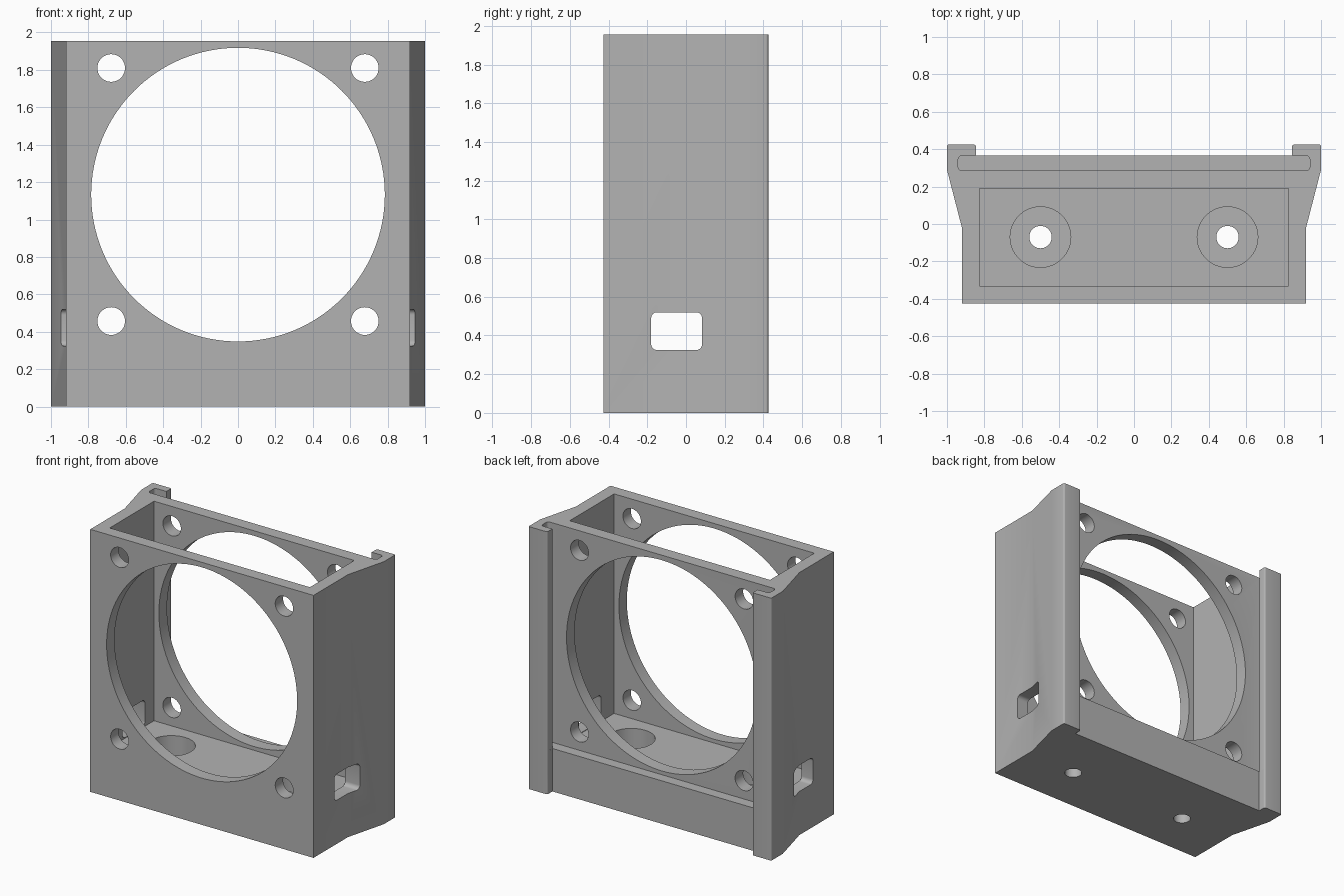
import bpy, bmesh, math
from mathutils import Vector

cube = bpy.data.objects.get("Cube")
if cube:
    bpy.data.objects.remove(cube, do_unlink=True)

HEIGHT, FLOOR = 1.955, 0.32
OVER = 3.0  # cutters run well past the body

grey = bpy.data.materials.new("plain grey")
grey.use_nodes = True
color = (0.45, 0.45, 0.45, 1)
grey.diffuse_color = color
grey.node_tree.nodes["Principled BSDF"].inputs["Base Color"].default_value = color


def rounded(corners, steps=6):
    """Polygon from (u, v, radius) corners, with a curve at each rounded one."""
    out, n = [], len(corners)
    for i, (u, v, r) in enumerate(corners):
        p = Vector((u, v))
        if not r:
            out.append(p)
            continue
        a = p + (Vector(corners[i - 1][:2]) - p).normalized() * r
        b = p + (Vector(corners[(i + 1) % n][:2]) - p).normalized() * r
        # circular fillet for right-angled corners
        c = a + b - p
        for k in range(steps + 1):
            t = k / steps * math.pi / 2
            out.append(c + (a - c) * math.cos(t) + (b - c) * math.sin(t))
    return out


def rect(u0, u1, v0, v1, r=0):
    return rounded([(u0, v0, r), (u1, v0, r), (u1, v1, r), (u0, v1, r)])


def circle(u, v, r, n):
    return [Vector((u + r * math.cos(2 * math.pi * k / n),
                    v + r * math.sin(2 * math.pi * k / n))) for k in range(n)]


def mirrored(half):
    """Close a right-hand half outline with its mirror image."""
    return half + [(-u, v, r) for u, v, r in reversed(half)]


def prism(name, outlines, axis, lo, hi):
    """Extrude 2D outlines along an axis from lo to hi."""
    place = {"X": lambda p, w: (w, p.x, p.y),
             "Y": lambda p, w: (p.x, w, p.y),
             "Z": lambda p, w: (p.x, p.y, w)}[axis]
    bm = bmesh.new()
    for pts in outlines:
        low = [bm.verts.new(place(p, lo)) for p in pts]
        high = [bm.verts.new(place(p, hi)) for p in pts]
        bm.faces.new(low)
        bm.faces.new(high)
        for i in range(len(pts)):
            j = (i + 1) % len(pts)
            bm.faces.new((low[i], low[j], high[j], high[i]))
    bmesh.ops.recalc_face_normals(bm, faces=bm.faces)
    mesh = bpy.data.meshes.new(name)
    bm.to_mesh(mesh)
    bm.free()
    mesh.materials.append(grey)
    obj = bpy.data.objects.new(name, mesh)
    bpy.context.collection.objects.link(obj)
    return obj


# Housing body with flared sides and two rear rails
half = [(0.92, -0.425, 0), (0.92, -0.02, 0), (1.0, 0.29, 0),
        (1.0, 0.425, 0.012), (0.845, 0.425, 0.012), (0.845, 0.365, 0)]
body = prism("fan_housing", [rounded(mirrored(half))], "Z", 0, HEIGHT)

# Rear slide slot, gripped by the rails
slot_half = [(0.94, 0.285, 0.02), (0.94, 0.365, 0.02),
             (0.846, 0.365, 0), (0.846, 0.6, 0)]
slot = rounded(mirrored(slot_half))

bolts = [(s * 0.5, -0.07) for s in (-1, 1)]
corners = [(s * 0.678, z) for s in (-1, 1) for z in (0.457, 1.81)]

cutters = [
    prism("slot_cutter", [slot], "Z", FLOOR, OVER),
    prism("pocket_cutter", [rect(-0.825, 0.825, -0.332, 0.19)], "Z", FLOOR, OVER),
    # Airflow opening and corner screw holes, through both plates
    prism("opening_cutter", [circle(0, 1.133, 0.785, 128)]
          + [circle(x, z, 0.074, 40) for x, z in corners], "Y", -OVER, OVER),
    # Cable windows in the side walls
    prism("window_cutter", [rect(-0.18, 0.083, 0.325, 0.52, 0.03)], "X", -OVER, OVER),
    # Counterbored mounting holes in the base
    prism("counterbore_cutter", [circle(x, y, 0.162, 64) for x, y in bolts], "Z", 0.1, 1),
    prism("bolt_cutter", [circle(x, y, 0.06, 32) for x, y in bolts], "Z", -OVER, 1),
]

bpy.context.view_layer.objects.active = body
body.select_set(True)
for cutter in cutters:
    cutter.hide_render = True
    mod = body.modifiers.new(cutter.name, "BOOLEAN")
    mod.operation, mod.solver, mod.object = "DIFFERENCE", "EXACT", cutter
    bpy.ops.object.modifier_apply(modifier=mod.name)
    bpy.data.objects.remove(cutter, do_unlink=True)

bpy.ops.object.shade_smooth_by_angle(angle=math.radians(30))
